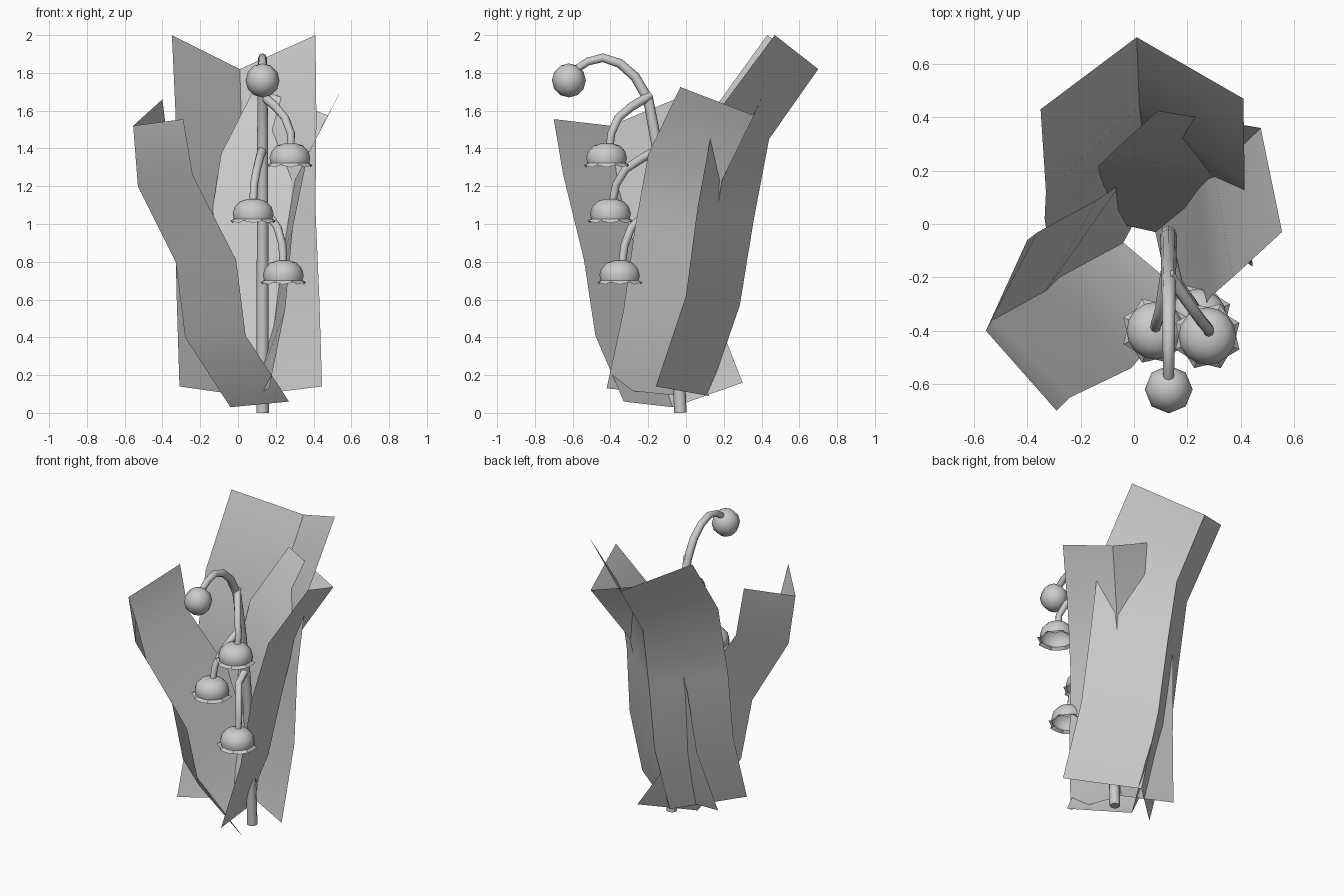
import bpy, bmesh, math
from mathutils import Vector

if "Cube" in bpy.data.objects:
    bpy.data.objects.remove(bpy.data.objects["Cube"])


def finish(bm, name, angle=40):
    mesh = bpy.data.meshes.new(name)
    bmesh.ops.recalc_face_normals(bm, faces=bm.faces)
    bm.to_mesh(mesh)
    bm.free()
    ob = bpy.data.objects.new(name, mesh)
    bpy.context.collection.objects.link(ob)
    bpy.ops.object.select_all(action='DESELECT')
    ob.select_set(True)
    bpy.context.view_layer.objects.active = ob
    bpy.ops.object.shade_smooth_by_angle(angle=math.radians(angle))
    return ob


def leaf(name, left, mid, right):
    """V-folded strip: a midrib and two edges, listed from base to tip."""
    bm = bmesh.new()
    cols = [[bm.verts.new(p) for p in col] for col in (left, mid, right)]
    for a, b in zip(cols, cols[1:]):
        for i in range(len(a) - 1):
            bm.faces.new((a[i], b[i], b[i + 1], a[i + 1]))
    return finish(bm, name)


def tube(name, pts, r0, r1, sides=8):
    """Tapered round stalk along a path."""
    bm = bmesh.new()
    pts = [Vector(p) for p in pts]
    rings = []
    for i, p in enumerate(pts):
        d = (pts[min(i + 1, len(pts) - 1)] - pts[max(i - 1, 0)]).normalized()
        u = d.cross(Vector((1, 0, 0))).normalized()
        v = d.cross(u)
        r = r0 + (r1 - r0) * i / (len(pts) - 1)
        rings.append([bm.verts.new(p + r * (math.cos(t) * u + math.sin(t) * v))
                      for t in (k * math.tau / sides for k in range(sides))])
    for a, b in zip(rings, rings[1:]):
        for k in range(sides):
            j = (k + 1) % sides
            bm.faces.new((a[k], a[j], b[j], b[k]))
    bm.faces.new(rings[0])
    bm.faces.new(rings[-1])
    return finish(bm, name, 50)


def bell(name, x, y, z, lobes=8):
    """Hanging flower: open dome with a flared, scalloped rim."""
    bm = bmesh.new()
    n = lobes * 2
    profile = [(0.03, 0.127), (0.07, 0.115), (0.098, 0.085),
               (0.108, 0.05), (0.102, 0.022), None]
    rings = []
    for p in profile:
        ring = []
        for k in range(n):
            r, h = p or ((0.13, 0.012) if k % 2 else (0.108, 0.0))
            t = k * math.tau / n
            ring.append(bm.verts.new((x + r * math.cos(t), y + r * math.sin(t), z + h)))
        rings.append(ring)
    for a, b in zip(rings, rings[1:]):
        for k in range(n):
            j = (k + 1) % n
            bm.faces.new((a[k], a[j], b[j], b[k]))
    bm.faces.new(rings[0])
    return finish(bm, name)


# Three folded leaves around the stem
leaf("back_leaf",
     [(-.31, -.22, .14), (-.325, -.05, .62), (-.335, .02, 1.08), (-.33, .12, 1.57), (-.35, .43, 2)],
     [(.04, .12, .09), (.04, .285, .57), (.03, .36, 1.03), (.02, .44, 1.45), (.01, .70, 1.82)],
     [(.445, -.16, .14), (.43, 0, .62), (.41, .06, 1.08), (.415, .15, 1.57), (.41, .47, 2)])
leaf("left_leaf",
     [(.16, .30, .16), (-.05, .15, .54), (-.14, .09, .95), (-.36, -.03, 1.34), (-.40, -.06, 1.66)],
     [(-.04, -.07, .03), (-.28, -.20, .4), (-.33, -.25, .8), (-.53, -.36, 1.2), (-.555, -.40, 1.52)],
     [(.27, -.33, .06), (.04, -.48, .41), (-.01, -.54, .81), (-.24, -.65, 1.26), (-.29, -.70, 1.555)])
leaf("right_leaf",
     [(-.28, .05, .14), (-.19, .15, .55), (-.15, .20, .98), (-.09, .26, 1.37), (.09, .425, 1.725)],
     [(.08, -.03, .09), (.19, .06, .46), (.24, .13, .85), (.30, .19, 1.23), (.475, .36, 1.575)],
     [(.165, -.42, .13), (.25, -.33, .55), (.29, -.27, .98), (.37, -.20, 1.37), (.555, -.03, 1.725)])

# Main stem arching forward to the bud
tube("stem", [(.13, y, z) for y, z in
              ((-.03, 0), (-.05, .5), (-.10, 1.05), (-.155, 1.42), (-.20, 1.66), (-.27, 1.78),
               (-.35, 1.85), (-.44, 1.88), (-.52, 1.86), (-.58, 1.82))], .033, .02)

# Closed bud at the tip
bm = bmesh.new()
bmesh.ops.create_uvsphere(bm, u_segments=8, v_segments=6, radius=.09)
bmesh.ops.translate(bm, verts=bm.verts, vec=(.13, -.62, 1.76))
finish(bm, "bud", 50)

# Side stalks and bell flowers
tube("upper_stalk", [(.13, -.19, 1.68), (.20, -.29, 1.62), (.25, -.36, 1.56), (.28, -.395, 1.48), (.28, -.405, 1.40)], .024, .02)
bell("upper_bell", .275, -.42, 1.30)
tube("middle_stalk", [(.13, -.14, 1.40), (.115, -.23, 1.35), (.10, -.32, 1.29), (.085, -.37, 1.21), (.08, -.39, 1.11)], .024, .02)
bell("middle_bell", .08, -.40, 1.005)
tube("lower_stalk", [(.13, -.10, 1.09), (.16, -.22, 1.05), (.21, -.29, .98), (.235, -.325, .89), (.24, -.34, .78)], .024, .02)
bell("lower_bell", .24, -.35, .68)
